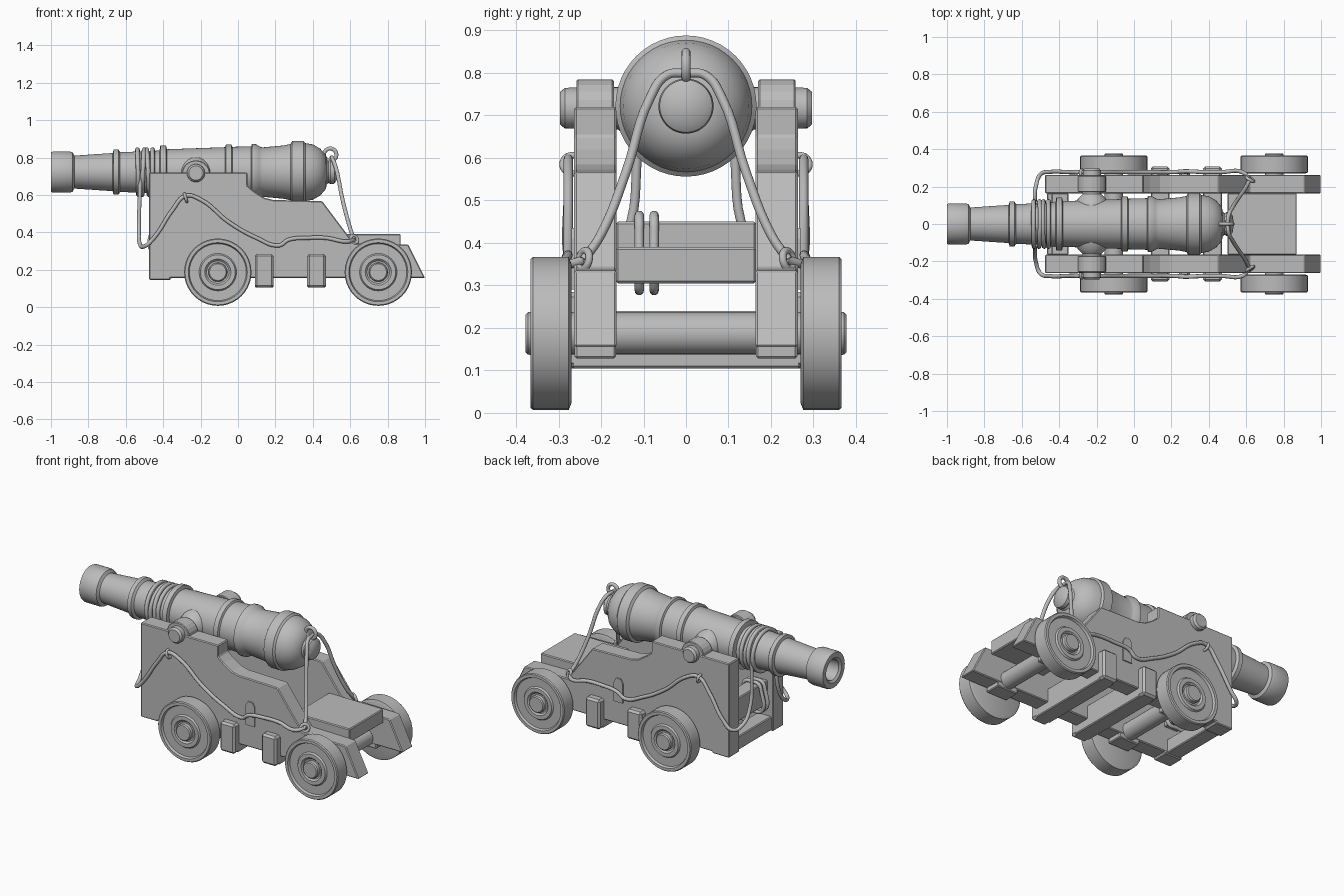
import bpy, bmesh, math
from mathutils import Vector, Matrix

old = bpy.data.objects.get("Cube")
if old:
    bpy.data.objects.remove(old)

grey = bpy.data.materials.new("plain grey")
grey.use_nodes = True
grey.diffuse_color = (0.5, 0.5, 0.5, 1)
grey.node_tree.nodes["Principled BSDF"].inputs["Base Color"].default_value = (0.5, 0.5, 0.5, 1)


def finish(name, bm, smooth=None, bevel=0):
    bmesh.ops.recalc_face_normals(bm, faces=bm.faces)
    me = bpy.data.meshes.new(name)
    bm.to_mesh(me)
    bm.free()
    ob = bpy.data.objects.new(name, me)
    bpy.context.collection.objects.link(ob)
    me.materials.append(grey)
    if bevel:
        mod = ob.modifiers.new("Bevel", 'BEVEL')
        mod.width = bevel
        mod.segments = 1
    if smooth:
        bpy.ops.object.select_all(action='DESELECT')
        ob.select_set(True)
        bpy.context.view_layer.objects.active = ob
        bpy.ops.object.shade_smooth_by_angle(angle=math.radians(smooth))
    return ob


def box(name, x, y, z, bevel=0.005):
    bm = bmesh.new()
    bmesh.ops.create_cube(bm, size=1)
    for v in bm.verts:
        v.co = [(a + b) / 2 + c * (b - a) for (a, b), c in zip((x, y, z), v.co)]
    return finish(name, bm, bevel=bevel)


def extrude(name, points, y0, y1, bevel=0.006):
    bm = bmesh.new()
    face = bm.faces.new([bm.verts.new((x, y0, z)) for x, z in points])
    out = bmesh.ops.extrude_face_region(bm, geom=[face])["geom"]
    for v in out:
        if isinstance(v, bmesh.types.BMVert):
            v.co.y = y1
    return finish(name, bm, bevel=bevel)


def lathe(name, profile, axis, origin, segments=40, flip=1):
    """Spin (distance along axis, radius) points around the x or y axis."""
    bm = bmesh.new()
    place = (lambda a, r: (a, 0, r)) if axis == 'x' else (lambda a, r: (0, a * flip, r))
    verts = [bm.verts.new(place(a, r)) for a, r in profile]
    edges = [bm.edges.new(p) for p in zip(verts, verts[1:])]
    bmesh.ops.spin(bm, geom=verts + edges, cent=(0, 0, 0), steps=segments,
                   axis=(1, 0, 0) if axis == 'x' else (0, 1, 0), angle=math.tau)
    bmesh.ops.remove_doubles(bm, verts=bm.verts, dist=0.0002)
    bmesh.ops.translate(bm, verts=bm.verts, vec=origin)
    return finish(name, bm, smooth=35)


def rope(name, points, radius=0.011, closed=False):
    cu = bpy.data.curves.new(name, 'CURVE')
    cu.dimensions = '3D'
    cu.bevel_depth = radius
    cu.bevel_resolution = 3
    cu.resolution_u = 6
    cu.use_fill_caps = True
    sp = cu.splines.new('BEZIER')
    sp.bezier_points.add(len(points) - 1)
    sp.use_cyclic_u = closed
    for bp, co in zip(sp.bezier_points, points):
        bp.co = co
        bp.handle_left_type = bp.handle_right_type = 'AUTO'
    cu.materials.append(grey)
    ob = bpy.data.objects.new(name, cu)
    bpy.context.collection.objects.link(ob)
    return ob


def ring(name, centre, size, normal, radius=0.011):
    turn = Vector((0, 0, 1)).rotation_difference(Vector(normal)).to_matrix()
    pts = [Vector(centre) + turn @ Vector((size * math.cos(t), size * math.sin(t), 0))
           for t in (i * math.tau / 12 for i in range(12))]
    return rope(name, pts, radius, True)


# Barrel with bore, raised bands, rounded breech and rear knob
AXIS = 0.722
barrel = [(-0.8, 0), (-0.8, 0.06), (-0.99, 0.062), (-1.0, 0.075), (-1.0, 0.106), (-0.99, 0.11),
          (-0.9, 0.11), (-0.885, 0.106), (-0.875, 0.088), (-0.67, 0.102), (-0.665, 0.121),
          (-0.64, 0.121), (-0.63, 0.106), (-0.42, 0.115), (-0.415, 0.142), (-0.385, 0.142),
          (-0.38, 0.122), (-0.07, 0.133), (-0.065, 0.147), (-0.035, 0.147), (-0.03, 0.135),
          (0.07, 0.138), (0.075, 0.15), (0.095, 0.15), (0.115, 0.137), (0.13, 0.132),
          (0.24, 0.142), (0.28, 0.15), (0.29, 0.166), (0.35, 0.166), (0.36, 0.155),
          (0.4, 0.148), (0.44, 0.125), (0.47, 0.09), (0.475, 0.065), (0.485, 0.058),
          (0.495, 0.065), (0.515, 0.062), (0.527, 0.045), (0.535, 0)]
lathe("barrel", barrel, 'x', (0, 0, AXIS), 48)

# Side cheek outline, stepping down to the tail
cheek = [(-0.475, 0.145), (-0.475, 0.72), (0.05, 0.72), (0.05, 0.65), (0.085, 0.62), (0.14, 0.585),
         (0.19, 0.573), (0.45, 0.567), (0.62, 0.34), (0.91, 0.335), (1.0, 0.155), (-0.36, 0.155),
         (-0.36, 0.145)]
wheel = [(0.27, 0), (0.27, 0.165), (0.276, 0.18), (0.36, 0.18), (0.366, 0.175), (0.366, 0.158),
         (0.352, 0.152), (0.352, 0.1), (0.362, 0.093), (0.362, 0.07), (0.352, 0.06),
         (0.352, 0.051), (0.372, 0.05), (0.378, 0.044), (0.378, 0)]
trunnion = [(0.1, 0.085), (0.135, 0.075), (0.16, 0.05), (0.285, 0.048), (0.297, 0.038), (0.297, 0)]
cap = [(-0.225 + 0.075 * math.cos(t), 0.715 + 0.07 * math.sin(t))
       for t in (i * math.pi / 10 for i in range(11))]
arch = [(0.24, 0.29), (0.3, 0.29), (0.3, 0.41), (0.285, 0.435), (0.255, 0.435), (0.24, 0.41)]

for s, side in ((1, "left"), (-1, "right")):
    extrude(side + "_cheek", cheek, s * 0.163, s * 0.263)
    extrude(side + "_trunnion_cap", cap, s * 0.17, s * 0.258, 0.004)
    extrude(side + "_cleat_plate", arch, s * 0.262, s * 0.27, 0)
    lathe(side + "_trunnion", trunnion, 'y', (-0.225, 0, 0.717), 24, s)
    for x, end in ((-0.108, "front"), (0.75, "rear")):
        lathe(f"{side}_{end}_wheel", wheel, 'y', (x, 0, 0.187), 40, s)
        box(f"{side}_{end}_axle_block", (x - 0.07, x + 0.07), sorted((s * 0.165, s * 0.262)), (0.128, 0.24))
    for x, end in ((0.14, "front"), (0.42, "rear")):
        box(f"{side}_{end}_bracket", (x - 0.05, x + 0.05), sorted((s * 0.25, s * 0.308)),
            (0.105, 0.285), 0.012)

    # Rope from the breech ring down to the tail, along the cheek, round the front to the barrel
    rope(side + "_breech_rope", [(0.5, 0, 0.8), (0.505, s * 0.045, 0.795), (0.525, s * 0.085, 0.74),
                                 (0.56, s * 0.14, 0.57), (0.6, s * 0.2, 0.42), (0.62, s * 0.24, 0.36)])
    rope(side + "_side_rope", [(0.62, s * 0.235, 0.36), (0.58, s * 0.277, 0.35), (0.47, s * 0.278, 0.37),
                               (0.37, s * 0.278, 0.37), (0.27, s * 0.282, 0.36), (0.22, s * 0.278, 0.33),
                               (0.1, s * 0.277, 0.37), (-0.05, s * 0.277, 0.455), (-0.2, s * 0.277, 0.575),
                               (-0.28, s * 0.277, 0.595), (-0.35, s * 0.277, 0.52), (-0.45, s * 0.278, 0.37),
                               (-0.5, s * 0.265, 0.325), (-0.525, s * 0.2, 0.34), (-0.53, s * 0.14, 0.42),
                               (-0.525, s * 0.115, 0.6), (-0.52, s * 0.112, AXIS)])
    ring(side + "_tail_eye", (0.62, s * 0.24, 0.36), 0.022, (0.5, s * 0.8, 0.2), 0.009)
    ring(side + "_cheek_eye", (-0.28, s * 0.268, 0.585), 0.022, (1, 0, 0.3), 0.008)

# Breech ring and coils round the barrel
ring("breech_ring", (0.493, 0, 0.815), 0.033, (0, 1, 0), 0.011)
for x, tilt in ((-0.535, 0.02), (-0.507, -0.04), (-0.482, 0.05), (-0.457, 0)):
    ring("barrel_coil", (x, 0, AXIS), 0.121, (1, 0.3 * tilt, tilt), 0.012)

# Bed, transoms, cross beams and axles between the cheeks
box("bed", (0.5, 0.87), (-0.165, 0.165), (0.305, 0.39))
box("upper_transom", (-0.44, -0.35), (-0.165, 0.165), (0.305, 0.45))
box("lower_transom", (-0.465, -0.37), (-0.165, 0.165), (0.15, 0.235))
for x, end in ((0.14, "front"), (0.42, "rear")):
    box(end + "_cross_beam", (x - 0.05, x + 0.05), (-0.27, 0.27), (0.105, 0.24))
for x, end in ((-0.108, "front"), (0.75, "rear")):
    lathe(end + "_axle", [(-0.28, 0.05), (0.28, 0.05)], 'y', (x, 0, 0.187), 24)

# Lashings looped over the upper transom
for y in (-0.11, -0.075):
    rope("transom_lashing", [(-0.46, y, 0.3), (-0.457, y, 0.42), (-0.44, y, 0.458), (-0.395, y, 0.464),
                             (-0.35, y, 0.458), (-0.335, y, 0.42), (-0.335, y, 0.3), (-0.395, y, 0.29)],
         0.011, True)
